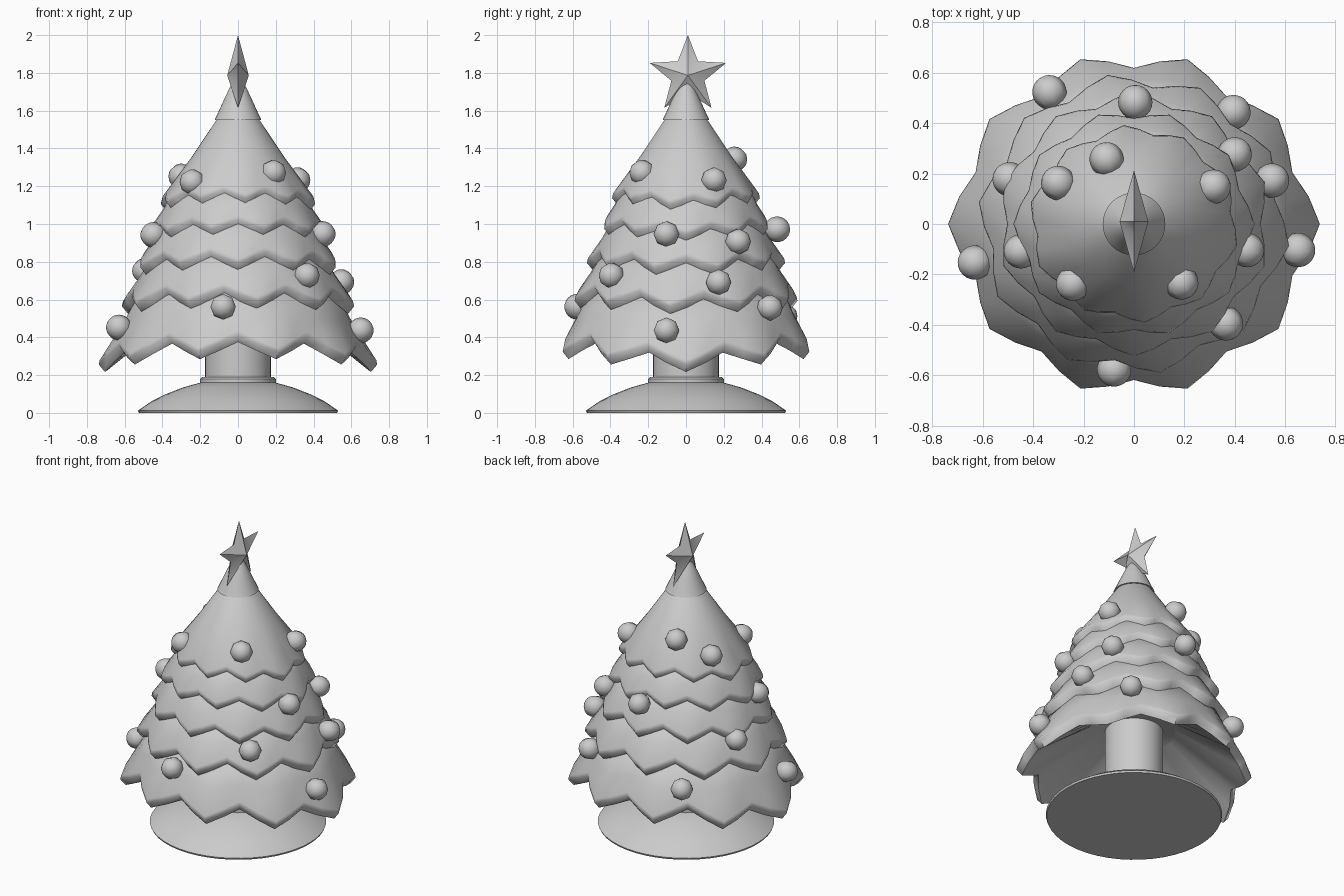
import bpy, bmesh, math
from mathutils import Vector

if "Cube" in bpy.data.objects:
    bpy.data.objects.remove(bpy.data.objects["Cube"])


def finish(bm, name, angle=35):
    bmesh.ops.recalc_face_normals(bm, faces=bm.faces)
    me = bpy.data.meshes.new(name)
    bm.to_mesh(me)
    bm.free()
    ob = bpy.data.objects.new(name, me)
    bpy.context.collection.objects.link(ob)
    bpy.ops.object.select_all(action='DESELECT')
    ob.select_set(True)
    bpy.context.view_layer.objects.active = ob
    bpy.ops.object.shade_smooth_by_angle(angle=math.radians(angle))
    return ob


def skin_rings(name, rings, angle=35):
    """Join rings of points into a capped skin."""
    bm = bmesh.new()
    vs = [[bm.verts.new(p) for p in r] for r in rings]
    n = len(rings[0])
    for a, b in zip(vs, vs[1:]):
        for i in range(n):
            j = (i + 1) % n
            bm.faces.new((a[i], a[j], b[j], b[i]))
    bm.faces.new(vs[0])
    bm.faces.new(vs[-1])
    return finish(bm, name, angle)


def lathe(name, profile, n=32):
    rings = [[(r * math.cos(2 * math.pi * i / n), r * math.sin(2 * math.pi * i / n), z)
              for i in range(n)] for r, z in profile]
    return skin_rings(name, rings)


# Stand and trunk
lathe("stand", [(.525, 0), (.53, .012), (.46, .06), (.38, .1), (.29, .135), (.2, .16)], 48)
lathe("trunk_collar", [(.2, .14), (.2, .18), (.19, .19), (.17, .19)])
lathe("trunk", [(.175, .15), (.175, .65)])


# Branch tiers: wavy, thick-edged skirts with ten points each
def tier(name, r, z, amp, dip, phase, top, under):
    n = 40
    # (radius, height, wave weight) from the underside, round the rim, to the top
    prof = [(under[0], under[1], 0), (r - .05, z - .045, 1), (r - .035, z - .055, 1),
            (r - .003, z - .016, 1), (r - .008, z + .008, 1),
            ((r + top[0]) / 2 - .008, (z + top[1]) / 2, .35),
            (top[0], top[1], 0), (top[0] * .6, top[1] + .03, 0)]
    rings = []
    for pr, pz, w in prof:
        ring = []
        for i in range(n):
            t = 2 * math.pi * i / n + math.radians(phase)
            s = math.cos(10 * (t - math.radians(phase)))
            side = math.cos(t) ** 4
            rr = pr + w * (amp * .75 * s + dip * .75 * side)
            zz = pz - w * (amp * s + dip * side)
            ring.append((rr * math.cos(t), rr * math.sin(t), zz))
        rings.append(ring)
    skin_rings(name, rings, 60)


tier("tier_bottom", .655, .385, .045, .068, 0, (.52, .64), (.25, .58))
tier("tier_lower", .575, .645, .036, .03, 28, (.445, .85), (.45, .66))
tier("tier_middle", .505, .84, .03, .03, 18, (.385, 1.03), (.38, .85))
tier("tier_upper", .44, 1.015, .024, .03, 0, (.34, 1.18), (.32, 1.03))
tier("tier_top", .38, 1.175, .022, .035, 24, (.108, 1.56), (.25, 1.18))

# Cap under the star
lathe("tip_cap", [(.09, 1.55), (.124, 1.55), (.112, 1.575), (.078, 1.65), (.045, 1.72), (.004, 1.78)])

# Five-pointed star, facing sideways
bm = bmesh.new()
cy, cz = .01, 1.787
rim = []
for i in range(10):
    a = math.pi / 2 + i * math.pi / 5
    r = .213 if i % 2 == 0 else .092
    rim.append(bm.verts.new((0, cy + r * math.cos(a), cz + r * math.sin(a))))
for x in (-.057, .057):
    c = bm.verts.new((x, cy, cz))
    for i in range(10):
        bm.faces.new((rim[i], rim[(i + 1) % 10], c))
finish(bm, "star", 40)

# Baubles, each with its pole pointing outward
baubles = [(-.34, .53, .52), (.005, .49, .98), (.40, .45, .565), (.405, .28, .915),
           (.555, .175, .70), (.32, .15, 1.24), (-.11, .26, 1.35), (-.305, .165, 1.26),
           (-.50, .18, .76), (-.455, -.11, .95), (-.245, -.24, 1.23), (.19, -.235, 1.28),
           (.455, -.105, .955), (.66, -.105, .445), (.37, -.40, .735), (-.08, -.585, .57),
           (-.64, -.155, .46)]
for k, (x, y, z) in enumerate(baubles):
    bm = bmesh.new()
    bmesh.ops.create_uvsphere(bm, u_segments=8, v_segments=12, radius=.068)
    q = Vector((x, y, 0)).to_track_quat('Z', 'Y').to_matrix()
    bmesh.ops.rotate(bm, matrix=q, verts=bm.verts)
    bmesh.ops.translate(bm, vec=(x * .985, y * .985, z - .008), verts=bm.verts)
    finish(bm, f"bauble_{k + 1}", 60)
